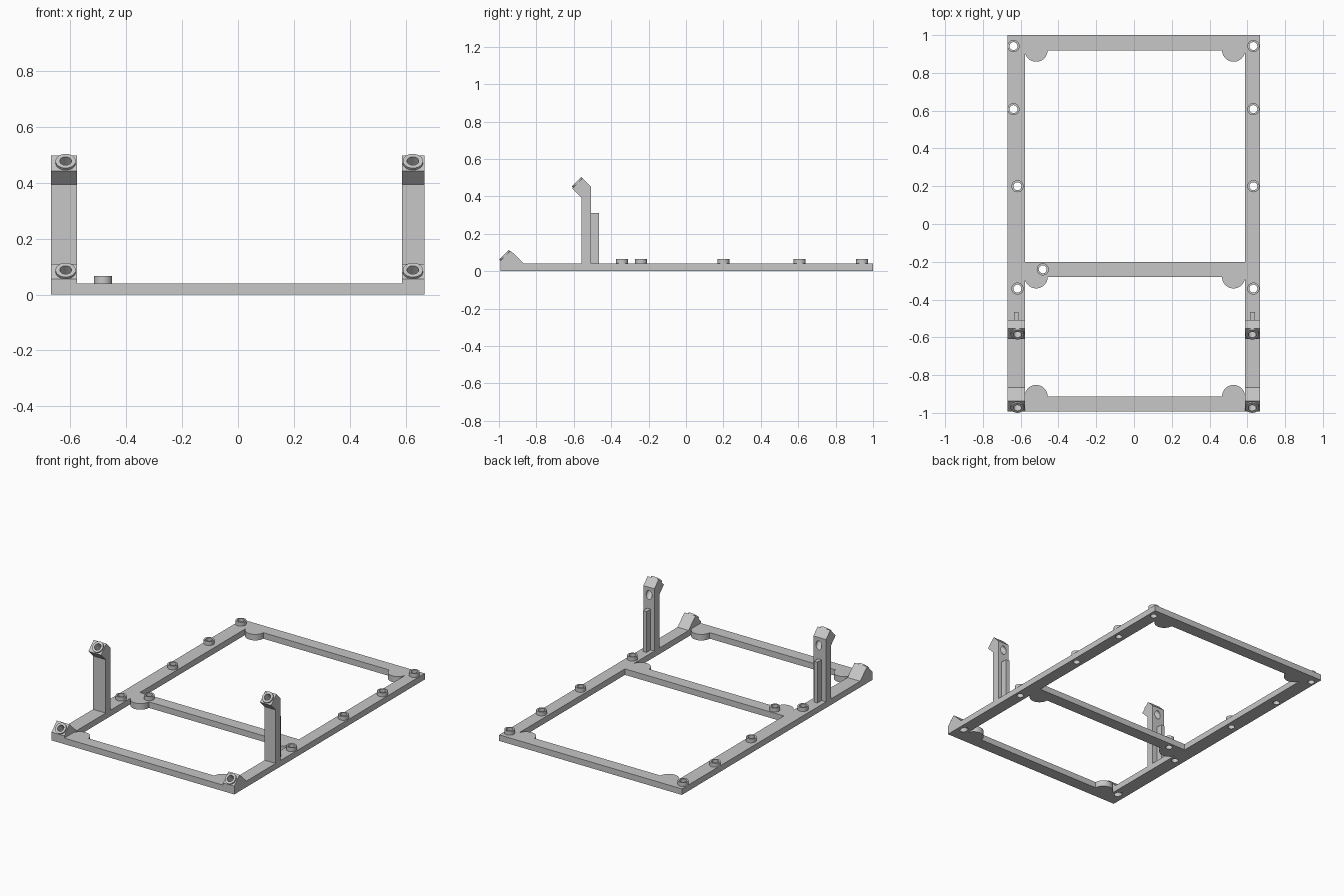
import bpy, bmesh
from math import radians
from mathutils import Matrix, Vector

cube = bpy.data.objects.get("Cube")
if cube:
    bpy.data.objects.remove(cube, do_unlink=True)

grey = bpy.data.materials.new("plain grey")
grey.use_nodes = True
grey.diffuse_color = (0.57, 0.57, 0.57, 1)
grey.node_tree.nodes["Principled BSDF"].inputs["Base Color"].default_value = (0.57, 0.57, 0.57, 1)

THICK = 0.04                       # height of the flat frame
RAILS = {"right": (-0.67, -0.577, -0.617), "left": (0.668, 0.587, 0.626)}  # outer, inner, screw line
TILT = Matrix.Rotation(radians(45), 4, 'X')


def finish(name, bm):
    bmesh.ops.recalc_face_normals(bm, faces=bm.faces[:])
    mesh = bpy.data.meshes.new(name)
    bm.to_mesh(mesh)
    bm.free()
    mesh.materials.append(grey)
    obj = bpy.data.objects.new(name, mesh)
    bpy.context.scene.collection.objects.link(obj)
    return obj


def box(name, x, y, z):
    bm = bmesh.new()
    lo, hi = Vector((x[0], y[0], z[0])), Vector((x[1], y[1], z[1]))
    size = Matrix.Diagonal((hi - lo).to_4d())
    size[3][3] = 1
    bmesh.ops.create_cube(bm, size=1, matrix=Matrix.Translation((lo + hi) / 2) @ size)
    return finish(name, bm)


def rod(name, base, radius, low, high, turn=Matrix()):
    """Cylinder from low to high along its own axis, measured from base."""
    bm = bmesh.new()
    place = Matrix.Translation(base) @ turn @ Matrix.Translation((0, 0, (low + high) / 2))
    bmesh.ops.create_cone(bm, cap_ends=True, segments=40, radius1=radius, radius2=radius,
                          depth=high - low, matrix=place)
    return finish(name, bm)


def side_profile(name, x, points):
    """Extrude a y-z outline across x."""
    bm = bmesh.new()
    face = bm.faces.new([bm.verts.new((x[0], y, z)) for y, z in points])
    out = bmesh.ops.extrude_face_region(bm, geom=[face])
    verts = [v for v in out["geom"] if isinstance(v, bmesh.types.BMVert)]
    bmesh.ops.translate(bm, verts=verts, vec=(x[1] - x[0], 0, 0))
    return finish(name, bm)


def combine(target, tool, operation, keep=False):
    mod = target.modifiers.new("cut", 'BOOLEAN')
    mod.operation, mod.object, mod.solver = operation, tool, 'EXACT'
    bpy.context.view_layer.objects.active = target
    bpy.ops.object.modifier_apply(modifier=mod.name)
    if not keep:
        bpy.data.objects.remove(tool, do_unlink=True)


# Flat frame with two open windows
right_out, right_in, _ = RAILS["right"]
left_out, left_in, _ = RAILS["left"]
frame = box("frame", (right_out, left_out), (-0.993, 1.0), (0, THICK))
for y in ((-0.913, -0.28), (-0.2, 0.918)):
    combine(frame, box("window_cutter", (right_in, left_in), y, (-0.1, 0.1)), 'DIFFERENCE')

# Rounded lobes in the window corners
for y in (-0.913, -0.28, 0.92):
    for x in (-0.518, 0.527):
        combine(frame, rod("lobe", (x, y, 0), 0.061, 0, THICK), 'UNION')


def bored_boss(name, base, radius, height, bodies, turn=Matrix()):
    """Raised ring whose bore carries on through the bodies below it."""
    boss = rod(name, base, radius, 0, height, turn)
    drill = rod("drill", base, 0.021, -0.2, 0.1, turn)
    drill.hide_render = True
    for body in bodies + [boss]:
        combine(body, drill, 'DIFFERENCE', keep=True)
    bpy.data.objects.remove(drill, do_unlink=True)
    return boss


# Upright screw bosses on the frame
spots = [(-0.638, 0.942), (-0.638, 0.608), (-0.617, 0.2), (-0.617, -0.342), (-0.483, -0.24)]
spots += [(0.632, y) for y in (0.942, 0.608, 0.2, -0.342)]
bosses = [bored_boss("screw_boss", (x, y, THICK), 0.032, 0.026, [frame]) for x, y in spots]

parts = [frame] + bosses
for side, (outer, inner, screw) in RAILS.items():
    span = (outer, inner)
    # Low wedge at the front corner, with its tilted boss
    wedge = side_profile(side + "_front_wedge", span, [
        (-0.993, THICK), (-0.993, 0.055), (-0.938, 0.11), (-0.865, THICK)])
    parts += [wedge, bored_boss(side + "_wedge_boss", (screw, -0.967, 0.081), 0.036, 0.01,
                                [wedge, frame], TILT)]
    # Tall post with a head bent forward, and its tilted boss
    post = side_profile(side + "_post", span, [
        (-0.56, THICK), (-0.56, 0.394), (-0.608, 0.442),
        (-0.553, 0.497), (-0.508, 0.452), (-0.508, THICK)])
    parts += [post, bored_boss(side + "_post_boss", (screw, -0.579, 0.471), 0.036, 0.01,
                               [post], TILT)]
    # Thin stiffening rib behind the post
    middle = (outer + inner) / 2
    parts.append(box(side + "_post_rib", (middle - 0.013, middle + 0.013),
                     (-0.51, -0.465), (THICK, 0.31)))

# Smooth the round walls, keep the edges crisp
bpy.ops.object.select_all(action='DESELECT')
for obj in parts:
    obj.select_set(True)
bpy.context.view_layer.objects.active = frame
bpy.ops.object.shade_smooth_by_angle(angle=radians(30))
